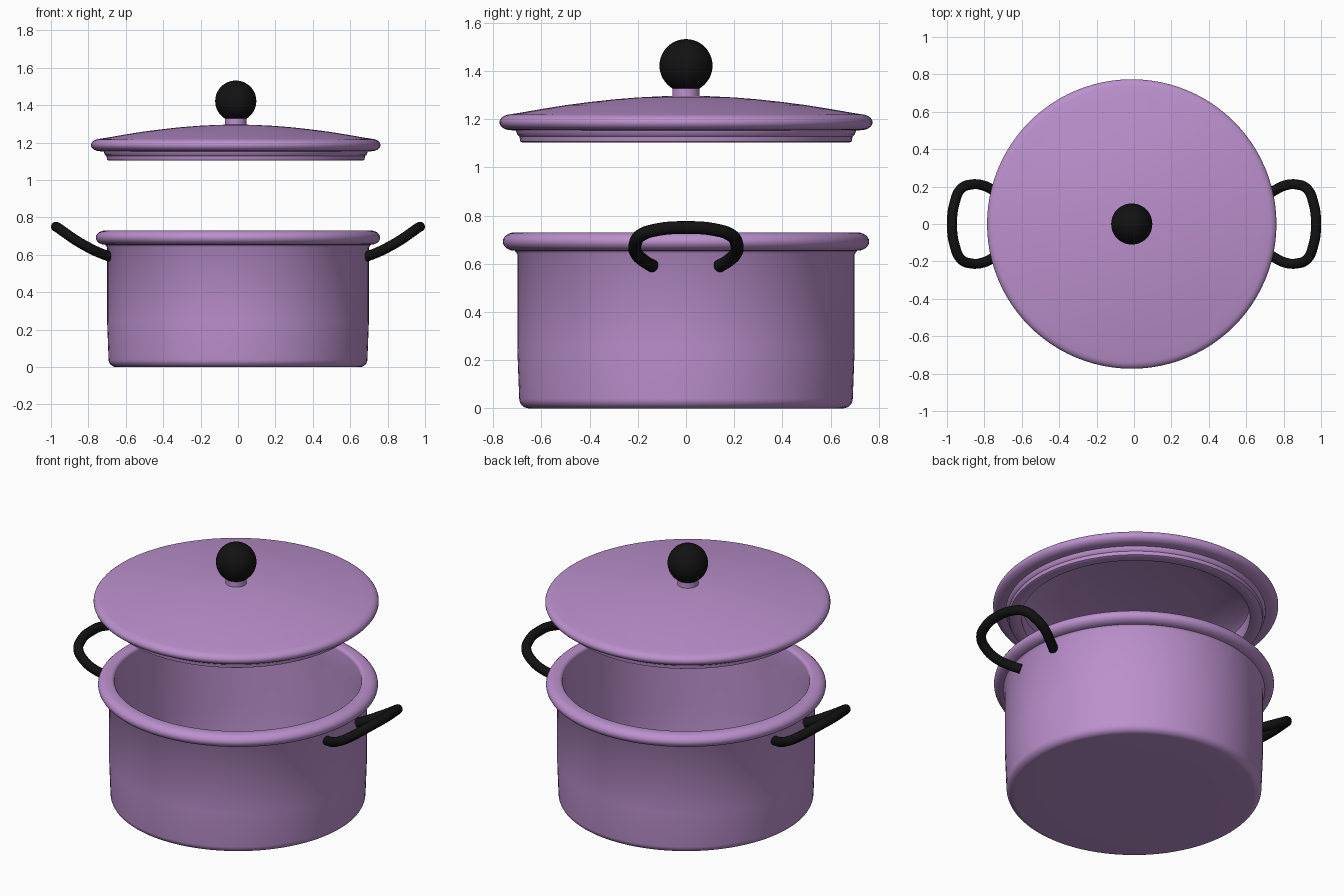
import bpy, bmesh, math
from mathutils import Matrix, Vector

if "Cube" in bpy.data.objects:
    bpy.data.objects.remove(bpy.data.objects["Cube"])


def material(name, rgb):
    m = bpy.data.materials.new(name)
    m.diffuse_color = (*rgb, 1)
    m.use_nodes = True
    m.node_tree.nodes["Principled BSDF"].inputs["Base Color"].default_value = m.diffuse_color
    return m


enamel = material("purple_enamel", (0.50, 0.28, 0.61))
black = material("black_plastic", (0.006, 0.006, 0.006))


def finish(name, bm, mat, angle=40):
    bmesh.ops.recalc_face_normals(bm, faces=bm.faces)
    mesh = bpy.data.meshes.new(name)
    bm.to_mesh(mesh)
    bm.free()
    ob = bpy.data.objects.new(name, mesh)
    bpy.context.collection.objects.link(ob)
    mesh.materials.append(mat)
    bpy.ops.object.select_all(action='DESELECT')
    ob.select_set(True)
    bpy.context.view_layer.objects.active = ob
    bpy.ops.object.shade_smooth_by_angle(angle=math.radians(angle))
    return ob


def lathe(name, profile, mat, x=0, steps=96):
    """Revolve an (r, z) profile around a vertical axis at x."""
    bm = bmesh.new()
    verts = [bm.verts.new((r, 0, z)) for r, z in profile]
    edges = [bm.edges.new(pair) for pair in zip(verts, verts[1:])]
    bmesh.ops.spin(bm, geom=verts + edges, cent=(0, 0, 0), axis=(0, 0, 1),
                   angle=math.tau, steps=steps, use_merge=False)
    bmesh.ops.remove_doubles(bm, verts=bm.verts, dist=1e-4)
    bmesh.ops.translate(bm, verts=bm.verts, vec=(x, 0, 0))
    return finish(name, bm, mat)


def arc(r, z, rx, rz, a0, a1, n=8):
    """Elliptical arc in the profile plane, angles in degrees."""
    angles = [math.radians(a0 + (a1 - a0) * i / n) for i in range(n + 1)]
    return [(r + rx * math.cos(a), z + rz * math.sin(a)) for a in angles]


# Pot: base, wall, rolled rim, inside wall and floor
lathe("pot_body",
      [(0, 0), (0.4, 0)]
      + arc(0.65, 0.04, 0.042, 0.04, -90, 0)
      + [(0.70, 0.25), (0.70, 0.64)]
      + arc(0.71, 0.692, 0.05, 0.038, -90, 90, 12)
      + arc(0.69, 0.71, 0.02, 0.02, 90, 180, 4)
      + [(0.67, 0.60), (0.67, 0.25)]
      + arc(0.62, 0.07, 0.045, 0.04, 0, -90)
      + [(0, 0.03)], enamel)

LID_X = -0.012

# Lid: dome, rolled edge, seating skirt and hollow underside
lathe("lid",
      [(0, 1.297), (0.1, 1.295), (0.2, 1.29), (0.3, 1.282), (0.4, 1.271),
       (0.5, 1.258), (0.6, 1.242), (0.68, 1.228)]
      + arc(0.725, 1.187, 0.049, 0.033, 75, -90, 12)
      + [(0.705, 1.152), (0.70, 1.135), (0.691, 1.128), (0.688, 1.108)]
      + [(0.68, 1.104), (0.63, 1.104), (0.62, 1.11), (0.618, 1.19),
         (0.59, 1.215), (0.4, 1.246), (0.2, 1.265), (0, 1.272)],
      enamel, LID_X)
lathe("lid_neck", [(0, 1.28), (0.057, 1.28), (0.057, 1.35), (0, 1.35)],
      enamel, LID_X, 48)

# Round knob
bm = bmesh.new()
bmesh.ops.create_uvsphere(bm, u_segments=48, v_segments=24, radius=0.11,
                          matrix=Matrix.Translation((LID_X, 0, 1.422)))
finish("lid_knob", bm, black)

# Loop handles: one half path, mirrored front to back and side to side
half = [(0.685, 0.138, 0.59), (0.745, 0.176, 0.613), (0.81, 0.207, 0.645),
        (0.87, 0.211, 0.68), (0.925, 0.188, 0.718), (0.96, 0.11, 0.743)]
path = half + [(0.973, 0, 0.75)] + [(x, -y, z) for x, y, z in reversed(half)]
for name, side in (("left_handle", -1), ("right_handle", 1)):
    curve = bpy.data.curves.new(name, 'CURVE')
    curve.dimensions = '3D'
    curve.bevel_depth = 0.027
    curve.bevel_resolution = 5
    curve.use_fill_caps = True
    curve.resolution_u = 8
    curve.materials.append(black)
    spline = curve.splines.new('BEZIER')
    spline.bezier_points.add(len(path) - 1)
    for point, (x, y, z) in zip(spline.bezier_points, path):
        point.co = Vector((side * x, y, z))
        point.handle_left_type = point.handle_right_type = 'AUTO'
    ob = bpy.data.objects.new(name, curve)
    bpy.context.collection.objects.link(ob)
